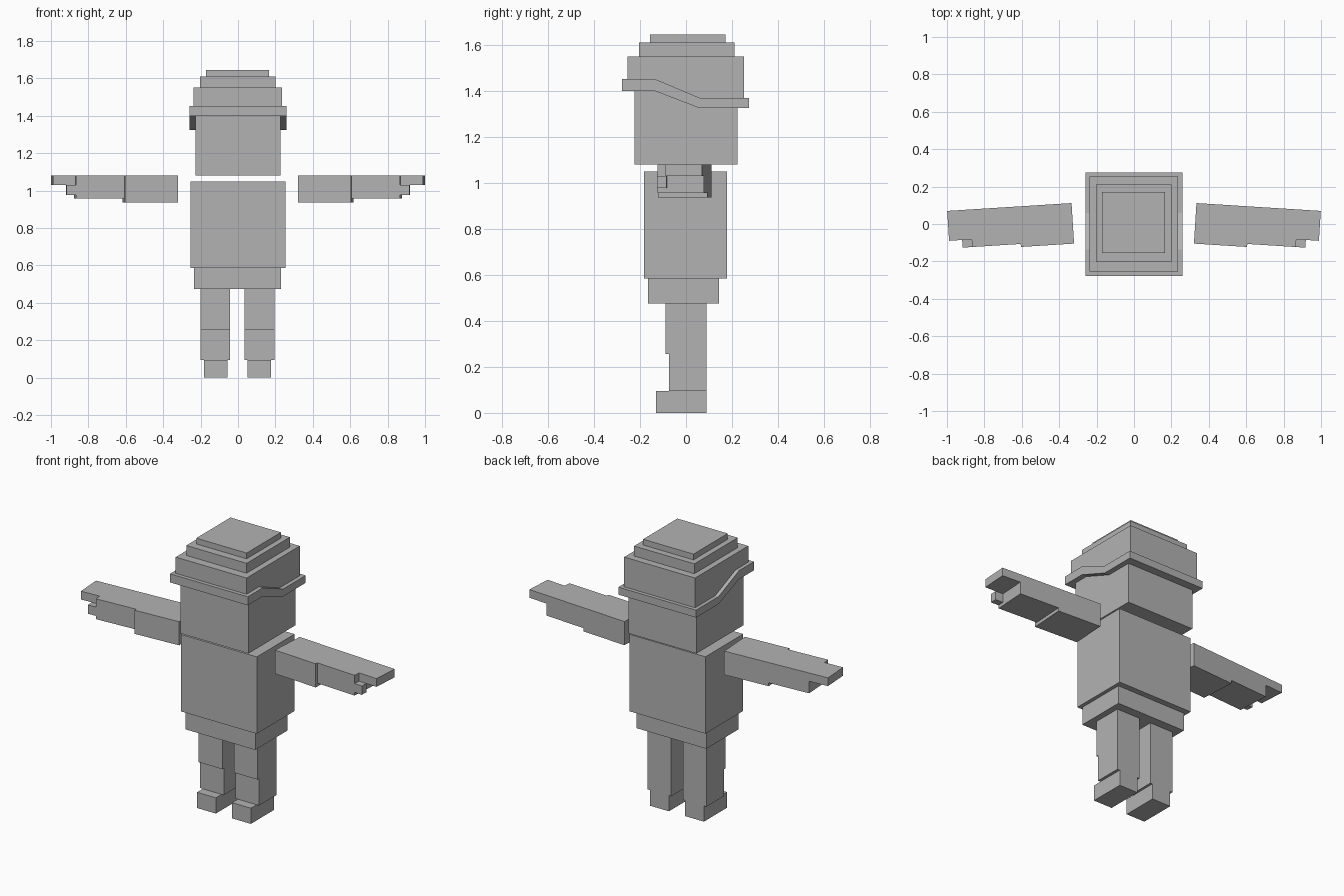
import bpy
import bmesh
import math
from mathutils import Matrix

if "Cube" in bpy.data.objects:
    bpy.data.objects.remove(bpy.data.objects["Cube"])

grey = bpy.data.materials.new("plain_grey")
grey.diffuse_color = (0.45, 0.45, 0.45, 1.0)
grey.use_nodes = True
grey.node_tree.nodes["Principled BSDF"].inputs["Base Color"].default_value = grey.diffuse_color


def prism(name, profile, x0, x1, matrix=None):
    """Extrude a (y, z) outline from x0 to x1, then move it by matrix."""
    bm = bmesh.new()
    face = bm.faces.new([bm.verts.new((x0, y, z)) for y, z in profile])
    ext = bmesh.ops.extrude_face_region(bm, geom=[face])
    for v in ext["geom"]:
        if isinstance(v, bmesh.types.BMVert):
            v.co.x = x1
    if matrix:
        bm.transform(matrix)
    bmesh.ops.recalc_face_normals(bm, faces=bm.faces)
    mesh = bpy.data.meshes.new(name)
    bm.to_mesh(mesh)
    bm.free()
    mesh.materials.append(grey)
    obj = bpy.data.objects.new(name, mesh)
    bpy.context.collection.objects.link(obj)
    return obj


def box(name, x0, x1, y0, y1, z0, z1, matrix=None):
    return prism(name, [(y0, z0), (y1, z0), (y1, z1), (y0, z1)], x0, x1, matrix)


def sloped(y0, y1, high, low):
    """Line that is high at the front and drops to low at the back."""
    return [(y0, high), (-0.135, high), (0.06, low), (y1, low)]


# Head, with its top following the brim
prism("head", [(0.225, 1.08), (-0.225, 1.08)] + sloped(-0.225, 0.225, 1.40, 1.325),
      -0.228, 0.228)

# Cap: bent brim, crown and two stepped tiers
prism("cap_brim", sloped(-0.278, 0.275, 1.452, 1.37)
      + sloped(-0.278, 0.275, 1.40, 1.325)[::-1], -0.26, 0.26)
prism("cap_crown", [(0.253, 1.55), (-0.255, 1.55)] + sloped(-0.255, 0.253, 1.452, 1.37),
      -0.238, 0.236)
box("cap_middle_tier", -0.203, 0.2, -0.204, 0.21, 1.55, 1.61)
box("cap_top_tier", -0.17, 0.167, -0.156, 0.171, 1.61, 1.645)

# Body
box("torso", -0.255, 0.253, -0.182, 0.179, 0.585, 1.05)
box("hips", -0.236, 0.231, -0.165, 0.143, 0.475, 0.585)

# Legs and arms on both sides
leg_profile = [(0.09, 0.095), (0.09, 0.475), (-0.09, 0.475),
               (-0.09, 0.257), (-0.075, 0.257), (-0.075, 0.095)]
for side, label in ((1, "right"), (-1, "left")):
    flip = Matrix.Diagonal((side, 1, 1, 1))
    leg_m = Matrix.Translation((-0.003, 0, 0)) @ flip
    prism(f"{label}_leg", leg_profile, 0.039, 0.197, leg_m)
    box(f"{label}_foot", 0.054, 0.18, -0.13, 0.09, 0, 0.095, leg_m)

    # Arm pieces run outward along x from the shoulder, swung slightly forward
    arm_m = flip @ Matrix.Translation((0.327, 0, 0)) @ Matrix.Rotation(math.radians(-3.6), 4, "Z")
    box(f"{label}_upper_arm", 0, 0.285, -0.105, 0.112, 0.937, 1.08, arm_m)
    box(f"{label}_forearm", 0.285, 0.545, -0.089, 0.112, 0.957, 1.08, arm_m)
    box(f"{label}_hand", 0.545, 0.666, -0.048, 0.112, 1.03, 1.08, arm_m)
    box(f"{label}_thumb", 0.545, 0.596, -0.089, -0.048, 0.977, 1.03, arm_m)
